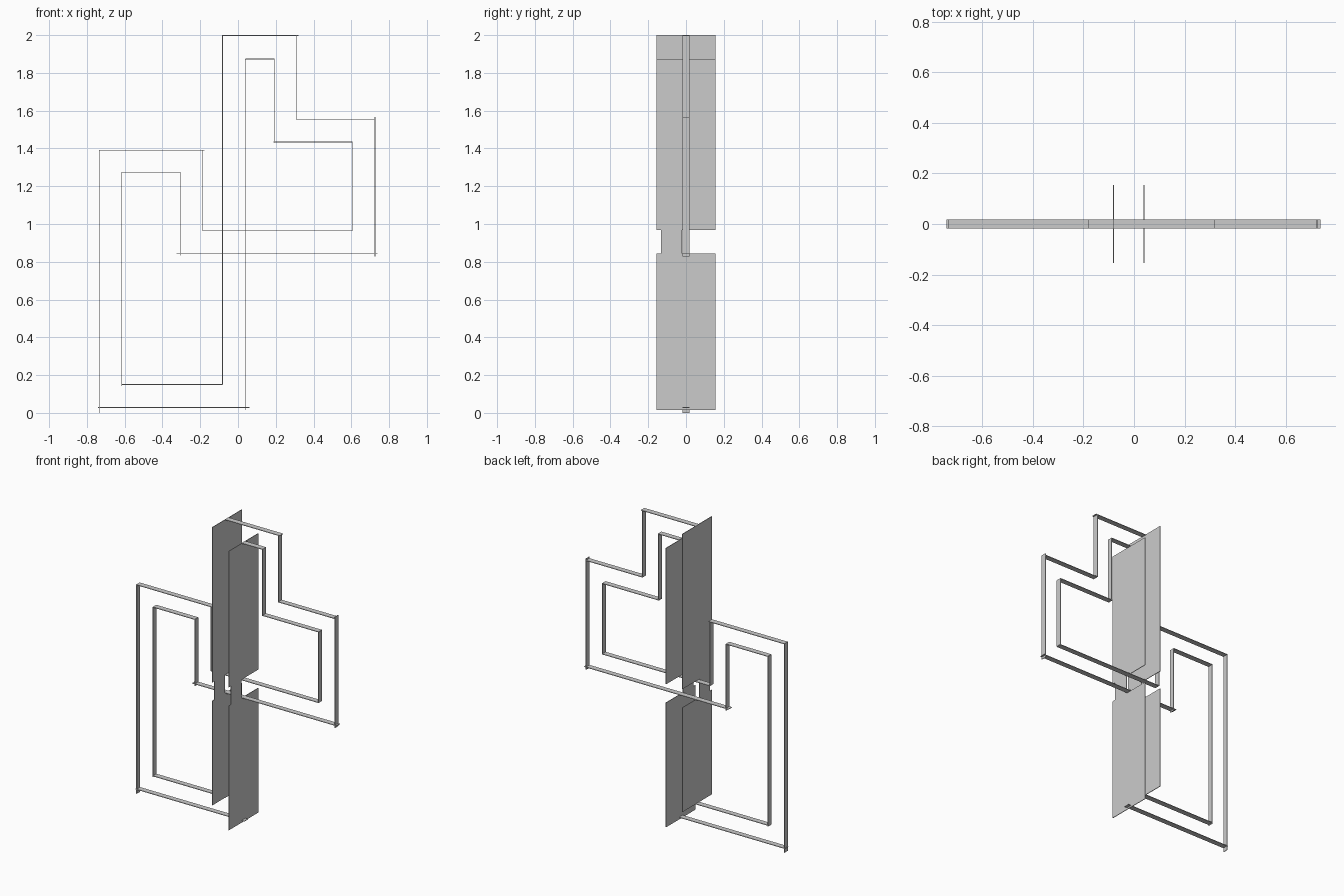
import bpy

T = 0.004      # sheet thickness
W = 0.036      # strip width in y


def box(name, x, y, z):
    """Box from (min, max) ranges on each axis."""
    bpy.ops.mesh.primitive_cube_add(size=1, location=[sum(r) / 2 for r in (x, y, z)])
    ob = bpy.context.object
    ob.name = name
    ob.scale = [r[1] - r[0] for r in (x, y, z)]
    bpy.ops.object.transform_apply(location=False, rotation=False, scale=True)
    return ob


def upright(name, x, z0, z1, y=(-W / 2, W / 2)):
    box(name, (x - T / 2, x + T / 2), y, (z0, z1))


def level(name, z, x0, x1):
    box(name, (x0, x1), (-W / 2, W / 2), (z - T / 2, z + T / 2))


# Horizontal strips: z, x start, x end
for z, x0, x1 in [
    (0.029, -0.742, 0.06), (0.15, -0.615, -0.081),
    (1.39, -0.735, -0.178), (1.274, -0.615, -0.306),
    (0.964, -0.187, 0.605), (0.845, -0.325, 0.738),
    (1.555, 0.308, 0.725), (1.434, 0.188, 0.605),
    (1.998, -0.083, 0.32), (1.874, 0.039, 0.192),
]:
    level("level_strip", z, x0, x1)

# Vertical strips: x, z start, z end
for x, z0, z1 in [
    (-0.735, 0.0, 1.392), (-0.615, 0.143, 1.274),
    (-0.187, 0.964, 1.392), (-0.306, 0.832, 1.274),
    (0.725, 0.828, 1.567), (0.605, 0.964, 1.434),
    (0.308, 1.555, 2.0), (0.192, 1.43, 1.876),
]:
    upright("upright_strip", x, z0, z1)

# Two wide central plates, each split by a gap and joined by a narrow neck
for side, x, bottom, top in [("left", -0.082, 0.15, 2.0), ("right", 0.039, 0.016, 1.874)]:
    full = (-0.155, 0.155)
    upright(side + "_lower_plate", x, bottom, 0.845, full)
    upright(side + "_upper_plate", x, 0.968, top, full)
    upright(side + "_plate_neck", x, 0.845, 0.968, (-0.132, -0.022))
